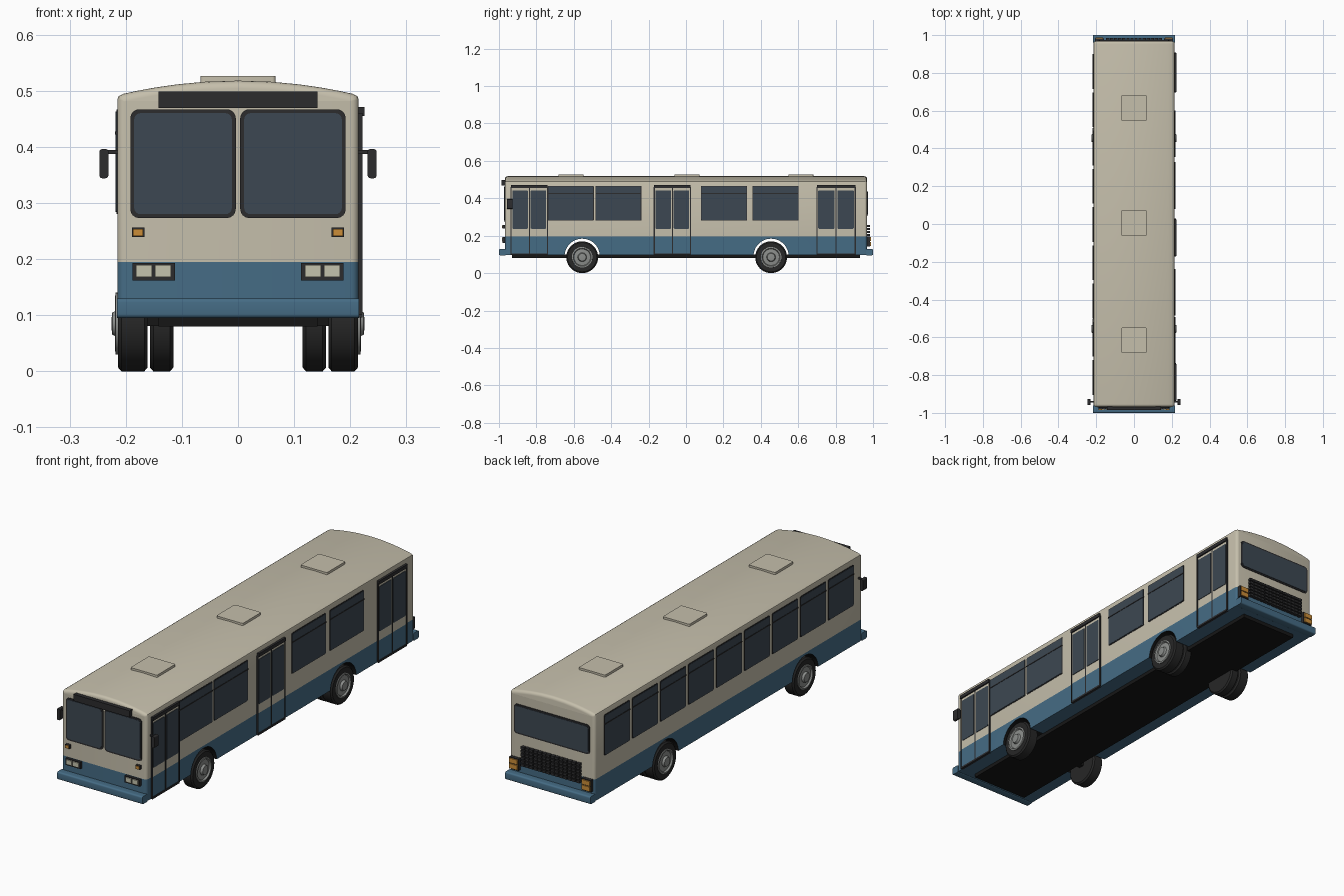
import bpy, bmesh, math
from mathutils import Vector, Matrix

cube = bpy.data.objects.get("Cube")
if cube:
    bpy.data.objects.remove(cube, do_unlink=True)


def material(name, *rgb):
    mat = bpy.data.materials.new(name)
    mat.use_nodes = True
    mat.diffuse_color = (*rgb, 1)
    shader = next(n for n in mat.node_tree.nodes if n.type == "BSDF_PRINCIPLED")
    shader.inputs["Base Color"].default_value = (*rgb, 1)
    shader.inputs["Roughness"].default_value = 0.6
    return mat


CREAM = material("cream paint", 0.56, 0.52, 0.41)
BLUE = material("blue paint", 0.06, 0.15, 0.235)
GLASS = material("tinted glass", 0.046, 0.064, 0.085)
TRIM = material("black trim", 0.025, 0.025, 0.027)
UNDER = material("underbody black", 0.008, 0.008, 0.008)
RUBBER = material("tyre rubber", 0.02, 0.02, 0.02)
METAL = material("wheel grey", 0.26, 0.27, 0.26)
AMBER = material("amber lamp", 0.6, 0.27, 0.04)
LAMP = material("headlamp lens", 0.56, 0.55, 0.42)

HALF_WIDTH, END = 0.215, 0.968
FLOOR, BELT = 0.097, 0.195
AXLES = {"front": -0.555, "rear": 0.455}
WHEEL_R = 0.085
X, Y, Z = range(3)


def finish(name, bm, *mats):
    bmesh.ops.recalc_face_normals(bm, faces=bm.faces)
    mesh = bpy.data.meshes.new(name)
    bm.to_mesh(mesh)
    bm.free()
    obj = bpy.data.objects.new(name, mesh)
    bpy.context.collection.objects.link(obj)
    for mat in mats:
        mesh.materials.append(mat)
    return obj


def smooth(obj, degrees=35):
    bpy.ops.object.select_all(action="DESELECT")
    obj.select_set(True)
    bpy.context.view_layer.objects.active = obj
    bpy.ops.object.shade_smooth_by_angle(angle=math.radians(degrees))


def box(name, mat, xs, ys, zs, radius=0, axis=Y):
    """Box between limits; edges parallel to the axis are rounded."""
    spans = [sorted(s) for s in (xs, ys, zs)]
    centre = Vector([sum(s) / 2 for s in spans])
    size = Vector([s[1] - s[0] for s in spans])
    bm = bmesh.new()
    bmesh.ops.create_cube(bm, size=1)
    bmesh.ops.transform(bm, matrix=Matrix.Translation(centre) @ Matrix.Diagonal(size).to_4x4(), verts=bm.verts)
    if radius:
        edges = [e for e in bm.edges
                 if abs((e.verts[0].co - e.verts[1].co).normalized()[axis]) > 0.9]
        bmesh.ops.bevel(bm, geom=edges, offset=radius, segments=4, profile=0.5, affect="EDGES")
    obj = finish(name, bm, mat)
    if radius:
        smooth(obj)
    return obj


def lathe(name, mat, side, y, profile):
    """Spin (x, radius) points around a wheel axle."""
    bm = bmesh.new()
    verts = [bm.verts.new((side * x, y, WHEEL_R + r)) for x, r in profile]
    edges = [bm.edges.new(pair) for pair in zip(verts, verts[1:])]
    bmesh.ops.spin(bm, geom=verts + edges, cent=(0, y, WHEEL_R), axis=(1, 0, 0),
                   angle=math.tau, steps=40)
    bmesh.ops.remove_doubles(bm, verts=bm.verts, dist=0.0001)
    smooth(finish(name, bm, mat))


# Body shell: arched profile extruded lengthways, rounded, split at the belt line
def roof_z(x):
    return 0.492 + 0.026 * (1 - (x / HALF_WIDTH) ** 2)


half = [(HALF_WIDTH, FLOOR), (HALF_WIDTH, 0.484), (0.213, 0.49)]
half += [(x, roof_z(x)) for x in (0.205, 0.18, 0.15, 0.11, 0.06)]
profile = half + [(0, roof_z(0))] + [(-x, z) for x, z in reversed(half)]
bm = bmesh.new()
end_face = bm.faces.new([bm.verts.new((x, -END, z)) for x, z in profile])
new = bmesh.ops.extrude_face_region(bm, geom=[end_face])["geom"]
bmesh.ops.translate(bm, vec=(0, 2 * END, 0), verts=[v for v in new if isinstance(v, bmesh.types.BMVert)])
bmesh.ops.recalc_face_normals(bm, faces=bm.faces)
rims = [e for e in bm.edges if abs(e.verts[0].co.y - e.verts[1].co.y) < 0.01
        and max(v.co.z for v in e.verts) > FLOOR + 0.01]
bmesh.ops.bevel(bm, geom=rims, offset=0.014, segments=4, profile=0.5, affect="EDGES")
bmesh.ops.bisect_plane(bm, geom=bm.verts[:] + bm.edges[:] + bm.faces[:],
                       plane_co=(0, 0, BELT), plane_no=(0, 0, 1))
for face in bm.faces:
    face.material_index = 1 if face.calc_center_median().z < BELT else 0
body = finish("body_shell", bm, CREAM, BLUE, UNDER)

# Wheel arches cut straight through the shell
for where, y in AXLES.items():
    bm = bmesh.new()
    bmesh.ops.create_cone(bm, cap_ends=True, segments=48, radius1=0.094, radius2=0.094, depth=1,
                          matrix=Matrix.Translation((0, y, 0.09)) @ Matrix.Rotation(math.pi / 2, 4, "Y"))
    for face in bm.faces:
        face.material_index = 2
    cutter = finish(where + "_arch_cutter", bm, CREAM, BLUE, UNDER)
    cutter.hide_render = True
    cut = body.modifiers.new("arch", "BOOLEAN")
    cut.operation, cut.solver, cut.object = "DIFFERENCE", "EXACT", cutter
    bpy.context.view_layer.objects.active = body
    bpy.ops.object.modifier_apply(modifier=cut.name)
    bpy.data.objects.remove(cutter, do_unlink=True)
smooth(body)

box("underframe", UNDER, (-0.142, 0.142), (-0.93, 0.93), (0.08, 0.1))

# Bumpers
for where, s in (("front", -1), ("rear", 1)):
    box(where + "_bumper", BLUE, (-0.216, 0.216), (s * 0.96, s), (0.095, 0.13), 0.007, X)

# Roof hatches
for i, y in enumerate((-0.615, 0.005, 0.614)):
    box(f"roof_hatch_{i}", CREAM, (-0.067, 0.067), (y - 0.067, y + 0.067), (0.5, 0.526), 0.006, Z)

# Wheels: single at the front, twin at the rear
for where, y in AXLES.items():
    for label, s in (("left", 1), ("right", -1)):
        tag = f"{where}_{label}"
        tyres = [(0.161, 0.214)] + ([(0.115, 0.157)] if where == "rear" else [])
        for i, (a, b) in enumerate(tyres):
            lathe(f"{tag}_tyre_{i}", RUBBER, s, y,
                  [(a, 0), (a, 0.078), (a + 0.006, WHEEL_R), (b - 0.006, WHEEL_R),
                   (b, 0.078), (b, 0.055), (b - 0.006, 0.05), (b - 0.006, 0)])
        lathe(f"{tag}_hub", METAL, s, y,
              [(0.2, 0.056), (0.218, 0.055), (0.219, 0.048), (0.212, 0.044), (0.214, 0.024),
               (0.224, 0.02), (0.225, 0.012), (0.225, 0)])
    box(where + "_axle", UNDER, (-0.17, 0.17), (y - 0.012, y + 0.012), (0.081, 0.1))


# Side windows with a sliding vent rail
def side_window(name, s, start, stop):
    skin = s * (HALF_WIDTH - 0.003)
    box(name + "_seal", TRIM, (skin, s * 0.2165), (start, stop), (0.28, 0.467), 0.006, X)
    box(name + "_glass", GLASS, (skin, s * 0.218), (start + 0.004, stop - 0.004),
        (0.284, 0.463), 0.005, X)
    box(name + "_rail", TRIM, (skin, s * 0.2195), (start, stop), (0.422, 0.427))


for i, y in enumerate((-0.74, -0.485, 0.08, 0.355)):
    side_window(f"left_window_{i}", 1, y, y + 0.247)
pitch = 0.2025
for i in range(9):
    y = -0.905 + i * pitch
    side_window(f"right_window_{i}", -1, y, y + pitch - 0.018)

# Folding doors: painted leaves, tall panes, dark rails and gaps
for label, y0, y1 in (("front", -0.935, -0.74), ("middle", -0.17, 0.025), ("rear", 0.7, 0.905)):
    mid = (y0 + y1) / 2
    box(label + "_door_upper", CREAM, (0.21, 0.219), (y0, y1), (BELT, 0.46))
    box(label + "_door_lower", BLUE, (0.21, 0.219), (y0, y1), (0.1, BELT))
    box(label + "_door_header", TRIM, (0.21, 0.225), (y0, y1), (0.455, 0.471))
    box(label + "_door_sill", TRIM, (0.21, 0.222), (y0, y1), (0.096, 0.105))
    for i, y in enumerate((y0, mid, y1)):
        box(f"{label}_door_gap_{i}", TRIM, (0.21, 0.2215), (y - 0.003, y + 0.003), (0.1, 0.46))
    for i, (a, b) in enumerate(((y0, mid), (mid, y1))):
        box(f"{label}_door_pane_{i}", GLASS, (0.214, 0.2215), (a + 0.007, b - 0.008),
            (0.237, 0.442), 0.004, X)


# End glazing
def end_window(name, s, x0, x1, z0, z1):
    rim = 0.007
    box(name + "_frame", TRIM, (x0, x1), (s * 0.964, s * 0.971), (z0, z1), 0.016)
    box(name + "_glass", GLASS, (x0 + rim, x1 - rim), (s * 0.965, s * 0.973),
        (z0 + rim, z1 - rim), 0.011)


end_window("windscreen_left", -1, 0.004, 0.192, 0.273, 0.467)
end_window("windscreen_right", -1, -0.192, -0.004, 0.273, 0.467)
end_window("rear_window", 1, -0.192, 0.192, 0.305, 0.44)
box("destination_box", TRIM, (-0.142, 0.142), (-0.95, -0.986), (0.469, 0.499))

# Lamps and mirrors on both sides
for label, s in (("left", 1), ("right", -1)):
    box(label + "_headlamp_frame", TRIM, (s * 0.112, s * 0.188), (-0.96, -0.98), (0.162, 0.193))
    for i, x in enumerate((0.119, 0.153)):
        box(f"{label}_headlamp_{i}", LAMP, (s * x, s * (x + 0.029)), (-0.97, -0.985), (0.168, 0.189))
    box(label + "_indicator_frame", TRIM, (s * 0.167, s * 0.189), (-0.96, -0.98), (0.239, 0.256))
    box(label + "_indicator", AMBER, (s * 0.169, s * 0.187), (-0.97, -0.984), (0.241, 0.254))
    box(label + "_tail_lamp_frame", TRIM, (s * 0.16, s * 0.207), (0.96, 0.983), (0.142, 0.196))
    for i, z in enumerate((0.146, 0.171)):
        box(f"{label}_tail_lamp_{i}", AMBER, (s * 0.163, s * 0.204), (0.97, 0.988), (z, z + 0.021))
    box(label + "_mirror_arm", TRIM, (s * 0.2, s * 0.24), (-0.945, -0.938), (0.387, 0.394))
    box(label + "_mirror", TRIM, (s * 0.231, s * 0.247), (-0.957, -0.927), (0.344, 0.396), 0.005, Y)

# Rear engine grille: rows of small vents
rows, columns, step = 6, 14, 0.0215
for r in range(rows):
    z = 0.168 + r * 0.0155
    for c in range(columns):
        x = (c - columns / 2) * step
        box(f"grille_vent_{r}_{c}", TRIM, (x + 0.002, x + step - 0.002), (0.96, 0.984), (z, z + 0.011))
